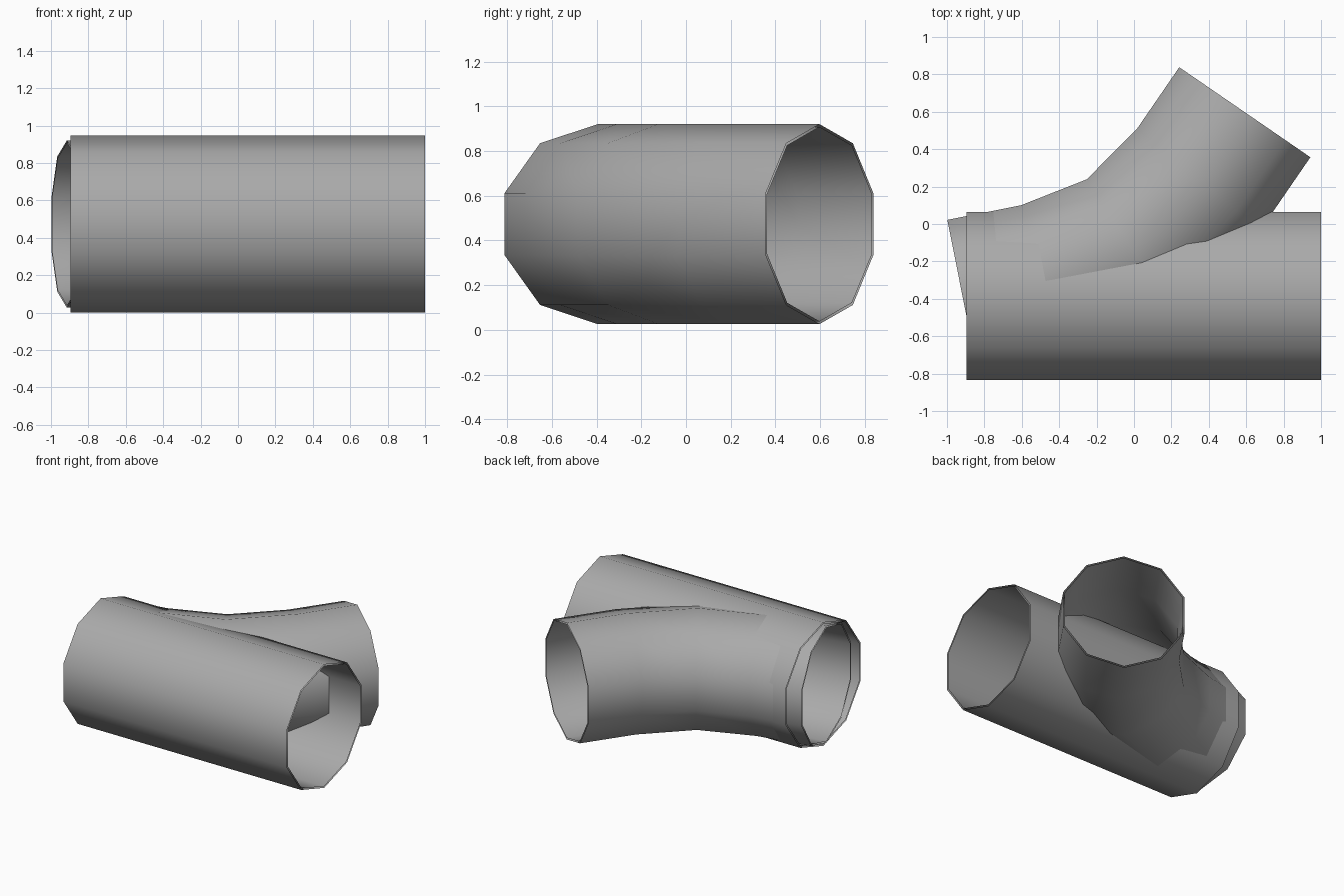
import bpy
import bmesh
from math import pi, sin, cos
from mathutils import Vector

if "Cube" in bpy.data.objects:
    bpy.data.objects.remove(bpy.data.objects["Cube"], do_unlink=True)

SIDES = 10
MID_Z = 0.473

grey = bpy.data.materials.new("pipe grey")
grey.use_nodes = True
grey.diffuse_color = (0.4, 0.4, 0.4, 1)
grey.node_tree.nodes["Principled BSDF"].inputs["Base Color"].default_value = (0.4, 0.4, 0.4, 1)


def sweep_pipe(name, path, radius, wall):
    """Sweep a ten-sided ring along a level path, mitred at each bend."""
    pts = [Vector((x, y, MID_Z)) for x, y in path]
    dirs = [(b - a).normalized() for a, b in zip(pts, pts[1:])]
    bm = bmesh.new()
    rings = []
    for i, centre in enumerate(pts):
        before, after = dirs[max(i - 1, 0)], dirs[min(i, len(dirs) - 1)]
        along = (before + after).normalized()
        side = Vector((along.y, -along.x, 0)) / along.dot(after)
        rings.append([bm.verts.new(centre + radius * (side * sin(a) + Vector((0, 0, cos(a)))))
                      for a in (2 * pi * k / SIDES for k in range(SIDES))])
    for r, s in zip(rings, rings[1:]):
        for k in range(SIDES):
            n = (k + 1) % SIDES
            bm.faces.new((r[k], r[n], s[n], s[k])).smooth = True
    mesh = bpy.data.meshes.new(name)
    bm.to_mesh(mesh)
    bm.free()
    mesh.materials.append(grey)
    obj = bpy.data.objects.new(name, mesh)
    bpy.context.collection.objects.link(obj)
    # Thin inner wall with open ends
    shell = obj.modifiers.new("wall", 'SOLIDIFY')
    shell.thickness = wall
    shell.offset = -1
    shell.use_rim = False
    return obj


# Straight main pipe
sweep_pipe("main_pipe", [(-0.895, -0.385), (1.0, -0.385)], 0.473, 0.012)

# Curved branch that leaves the main pipe towards the back
sweep_pipe("branch_pipe",
           [(-0.915, -0.395), (-0.483, -0.309), (-0.014, -0.124),
            (0.345, 0.237), (0.5925, 0.5975)], 0.447, 0.012)
